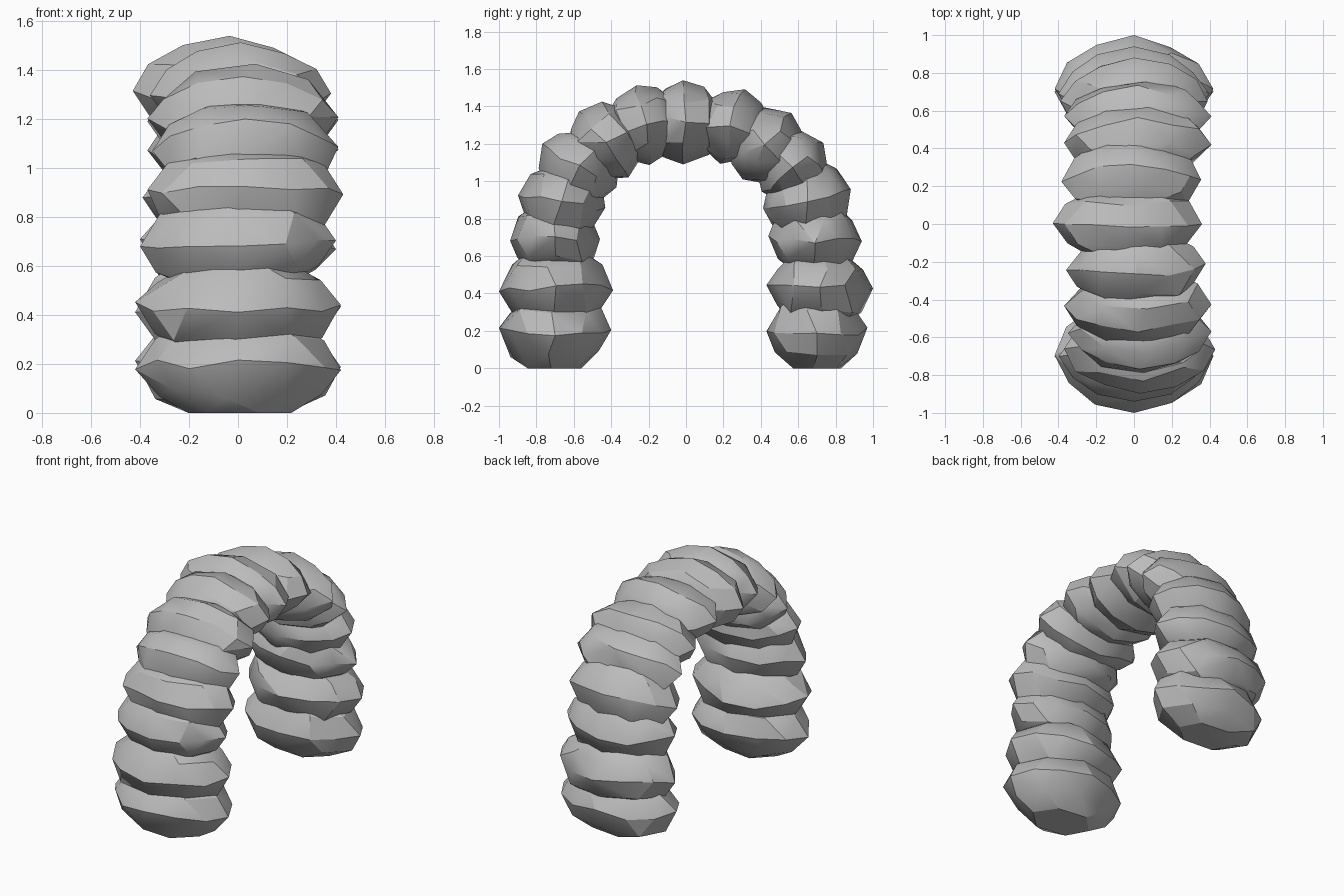
import bpy, bmesh, random
from math import sin, cos, pi, radians
from mathutils import Matrix

cube = bpy.data.objects.get("Cube")
if cube:
    bpy.data.objects.remove(cube)

random.seed(8)

stone = bpy.data.materials.new("grey_stone")
stone.use_nodes = True
grey = (0.5, 0.5, 0.5, 1)
stone.diffuse_color = grey
bsdf = stone.node_tree.nodes["Principled BSDF"]
bsdf.inputs["Base Color"].default_value = grey
bsdf.inputs["Roughness"].default_value = 0.9

# Cross-section of a boulder: (height, girth) as fractions of its half sizes, and corner count
RINGS = [(-1, 0.53, 6), (-0.6, 0.86, 8), (0, 1, 12), (0.6, 0.86, 8), (1, 0.53, 6)]


def boulder(name, x, y, z, tilt, width, depth, height):
    """Faceted rock: the hull of jittered rings, its depth axis turned outward."""
    foot = name.endswith("foot")
    bm = bmesh.new()
    for level, girth, sides in RINGS:
        equator = level == 0
        twist = 0 if equator else random.uniform(-0.25, 0.25)
        for i in range(sides):
            a = 2 * pi * i / sides + twist
            tip = equator and i % 3 == 0
            g = girth * (1 if tip else random.uniform(0.9, 0.99))
            flat = foot and level == -1
            lift = 0 if flat else random.uniform(-0.12, 0.12)
            bm.verts.new((width * g * cos(a), depth * g * sin(a),
                          height * (level + lift)))
    hull = bmesh.ops.convex_hull(bm, input=bm.verts)
    spare = {g for g in hull["geom_interior"] + hull["geom_unused"]
             if isinstance(g, bmesh.types.BMVert)}
    bmesh.ops.delete(bm, geom=list(spare), context="VERTS")
    bmesh.ops.recalc_face_normals(bm, faces=bm.faces)
    bm.transform(Matrix.Translation((x, y, z)) @ Matrix.Rotation(-radians(tilt), 4, "X"))
    mesh = bpy.data.meshes.new(name)
    bm.to_mesh(mesh)
    bm.free()
    mesh.materials.append(stone)
    obj = bpy.data.objects.new(name, mesh)
    bpy.context.collection.objects.link(obj)
    bpy.ops.object.select_all(action="DESELECT")
    obj.select_set(True)
    bpy.context.view_layer.objects.active = obj
    bpy.ops.object.shade_smooth_by_angle(angle=radians(25))


# Stones along the arch: name, x, y, z, tilt, half width, half depth, half height
STONES = [
    ("front_foot", 0, -0.70, 0.195, 0, 0.42, 0.30, 0.195),
    ("front_lower_stone", 0, -0.695, 0.43, 0, 0.42, 0.305, 0.19),
    ("front_middle_stone", 0, -0.70, 0.69, 0, 0.40, 0.24, 0.18),
    ("front_upper_stone", 0.03, -0.665, 0.89, 12, 0.40, 0.235, 0.185),
    ("front_shoulder_stone", 0.03, -0.575, 1.075, 30, 0.38, 0.23, 0.175),
    ("front_haunch_stone", 0.02, -0.43, 1.205, 51, 0.39, 0.22, 0.18),
    ("front_crown_stone", 0.01, -0.23, 1.30, 76, 0.37, 0.215, 0.175),
    ("keystone", -0.035, 0, 1.315, 90, 0.395, 0.225, 0.175),
    ("back_crown_stone", -0.015, 0.24, 1.295, 106, 0.37, 0.21, 0.175),
    ("back_haunch_stone", 0.02, 0.43, 1.19, 123, 0.39, 0.22, 0.18),
    ("back_shoulder_stone", 0.02, 0.565, 1.08, 139, 0.39, 0.21, 0.18),
    ("back_upper_stone", 0, 0.65, 0.89, 168, 0.39, 0.24, 0.20),
    ("back_middle_stone", 0, 0.69, 0.69, 180, 0.40, 0.25, 0.18),
    ("back_lower_stone", 0, 0.715, 0.43, 180, 0.42, 0.285, 0.19),
    ("back_foot", 0, 0.70, 0.195, 0, 0.42, 0.27, 0.195),
]

for row in STONES:
    boulder(*row)
